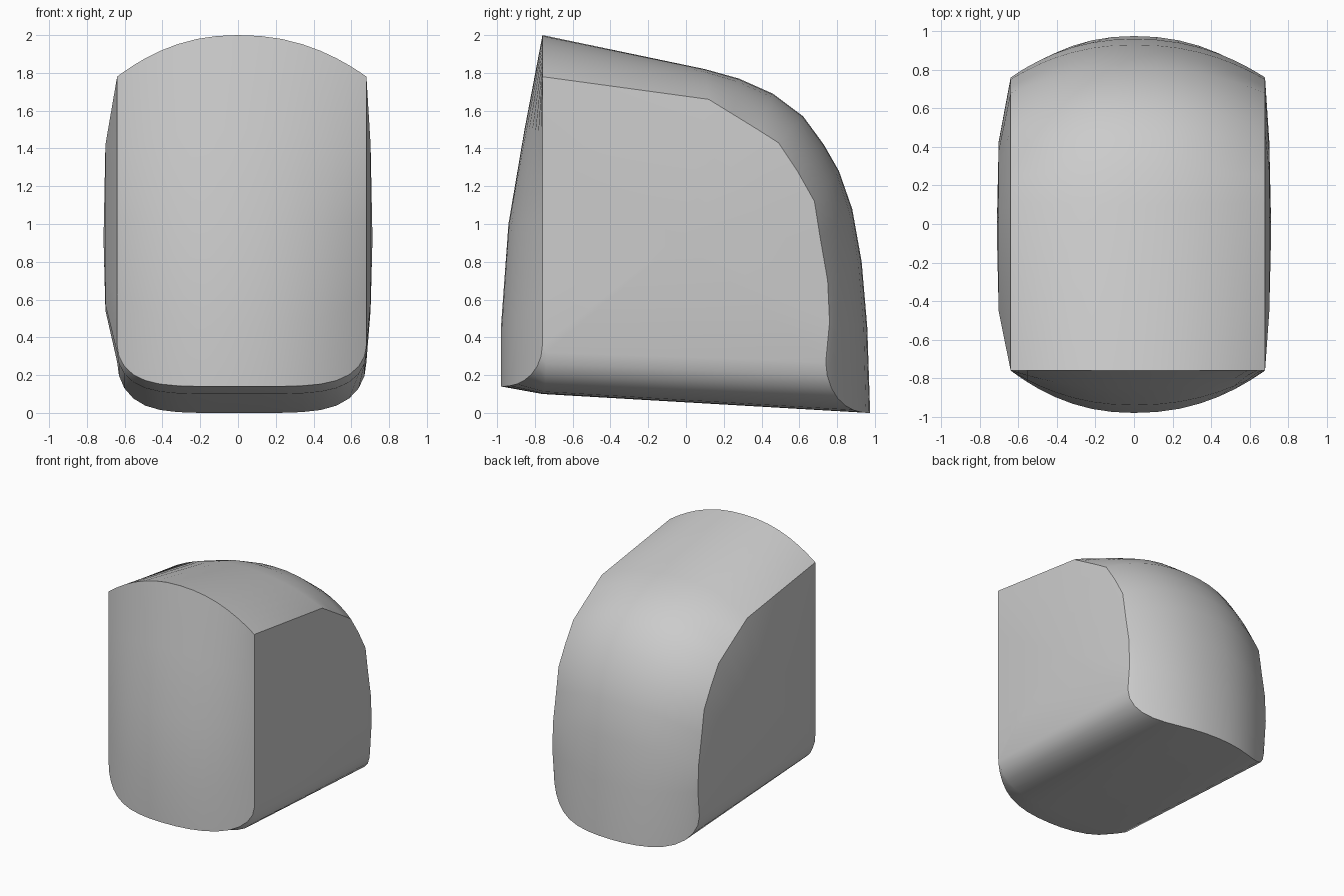
import bpy
import bmesh
import math

# Remove the default cube only
default_cube = bpy.data.objects.get("Cube")
if default_cube:
    bpy.data.objects.remove(default_cube, do_unlink=True)


def make_material(name, colour):
    material = bpy.data.materials.new(name)
    material.use_nodes = True
    material.diffuse_color = colour
    shader = next(n for n in material.node_tree.nodes if n.type == "BSDF_PRINCIPLED")
    shader.inputs["Base Color"].default_value = colour
    return material


# Profile points: centre (y, z), then side edge (y, z)
FRONT = [
    (-0.98, 0.45, -0.76, 0.6),
    (-0.94, 1.0, -0.76, 1.0),
    (-0.855, 1.5, -0.76, 1.4),
]
TOP_AND_BACK = [
    (-0.76, 2.0, -0.76, 1.78),
    (0.1, 1.82, 0.12, 1.66),
    (0.28, 1.77, 0.25, 1.58),
    (0.46, 1.69, 0.38, 1.5),
    (0.62, 1.57, 0.49, 1.43),
    (0.73, 1.42, 0.59, 1.28),
    (0.81, 1.28, 0.68, 1.12),
    (0.88, 1.08, 0.71, 0.93),
    (0.93, 0.8, 0.75, 0.7),
    (0.96, 0.45, 0.76, 0.48),
]
UNDERSIDE = [
    (0.975, 0.0, 0.74, 0.27),
    (-0.76, 0.1, -0.74, 0.32),
    (-0.98, 0.14, -0.76, 0.36),
]
PROFILE = FRONT + TOP_AND_BACK + UNDERSIDE
FIRST_UNDER = len(FRONT) + len(TOP_AND_BACK)

LEFT_EDGE, RIGHT_EDGE = 0.68, 0.64
STEPS = 9


def section(t):
    """Outline at t: flat side panel edge at -1 and 1, full crown at 0."""
    x = t * (LEFT_EDGE if t > 0 else RIGHT_EDGE)
    crown = 1 - abs(t) ** 2.2
    rounded = math.sqrt(max(0, 1 - abs(t) ** 5))
    points = []
    for i, (cy, cz, sy, sz) in enumerate(PROFILE):
        rise = rounded if i >= FIRST_UNDER else crown
        points.append((x, sy + (cy - sy) * crown, sz + (cz - sz) * rise))
    return points


def bridge(bm, ring_a, ring_b):
    count = len(ring_a)
    for i in range(count):
        j = (i + 1) % count
        bm.faces.new((ring_a[i], ring_a[j], ring_b[j], ring_b[i]))


def add_side_panel(bm, ring, side):
    """Close an end with a gently bulging panel."""
    cy, cz = -0.03, 0.92
    inner = [
        bm.verts.new((side * 0.702, cy + (v.co.y - cy) * 0.58, cz + (v.co.z - cz) * 0.58))
        for v in ring
    ]
    bridge(bm, ring, inner)
    middle = bm.verts.new((side * 0.712, cy, cz))
    for a, b in zip(inner, inner[1:] + inner[:1]):
        bm.faces.new((a, b, middle))


# Body lofted from side to side, with stations closer near the edges
bm = bmesh.new()
rings = []
for k in range(-STEPS, STEPS + 1):
    t = math.sin(k / STEPS * math.pi / 2)
    rings.append([bm.verts.new(p) for p in section(t)])
for ring_a, ring_b in zip(rings, rings[1:]):
    bridge(bm, ring_a, ring_b)
add_side_panel(bm, rings[0], -1)
add_side_panel(bm, rings[-1], 1)
bmesh.ops.recalc_face_normals(bm, faces=bm.faces)

mesh = bpy.data.meshes.new("rounded_block")
bm.to_mesh(mesh)
bm.free()
mesh.materials.append(make_material("light grey", (0.6, 0.6, 0.6, 1)))
block = bpy.data.objects.new("rounded_block", mesh)
bpy.context.collection.objects.link(block)

# Smooth surfaces with crisp panel edges
bpy.ops.object.select_all(action="DESELECT")
block.select_set(True)
bpy.context.view_layer.objects.active = block
bpy.ops.object.shade_smooth_by_angle(angle=math.radians(32))
